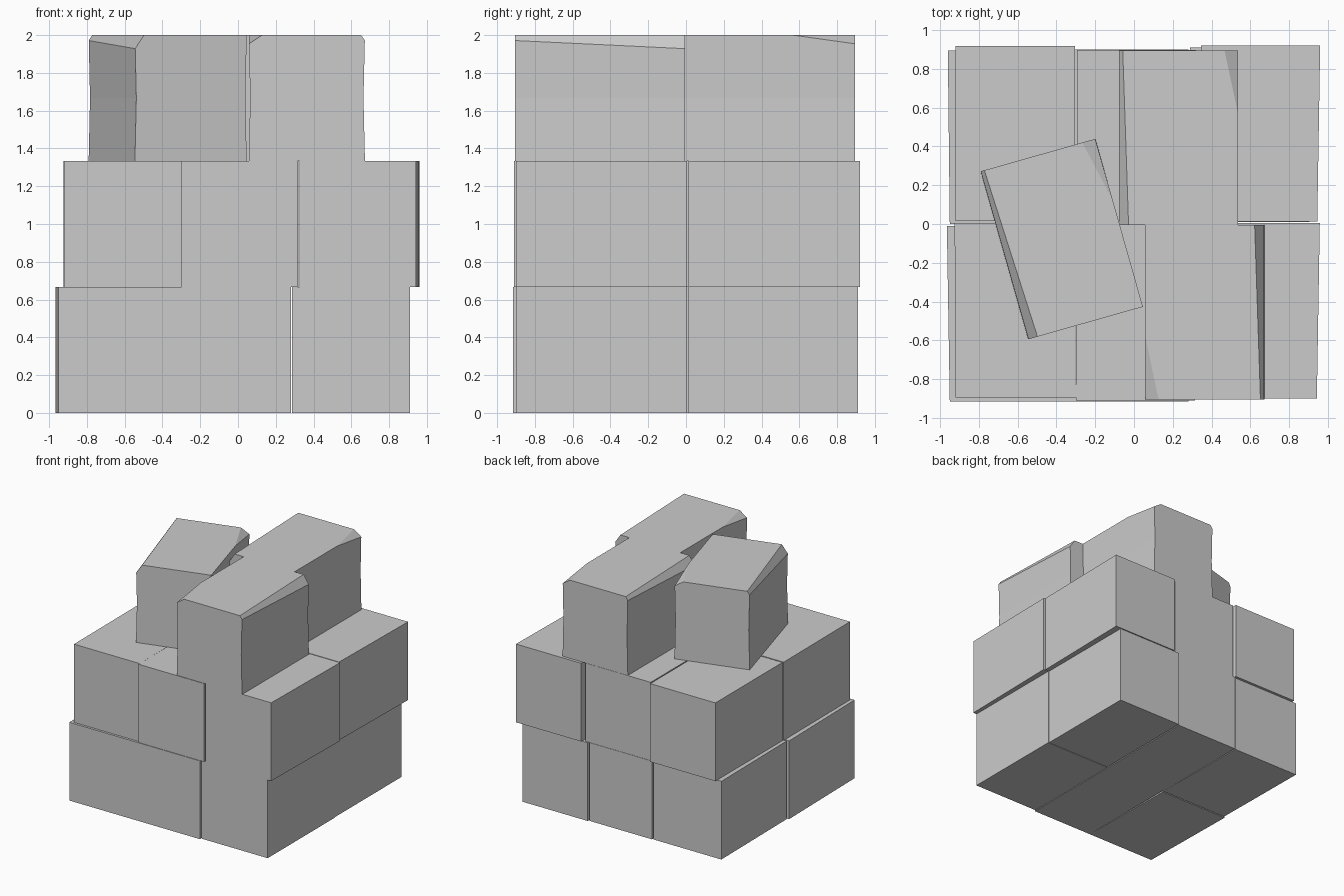
import bpy
import bmesh
from math import radians
from mathutils import Vector, Matrix

cube = bpy.data.objects.get("Cube")
if cube:
    bpy.data.objects.remove(cube, do_unlink=True)

grey = bpy.data.materials.new("plain_grey")
grey.use_nodes = True
COLOUR = (0.6, 0.6, 0.6, 1)
grey.diffuse_color = COLOUR
grey.node_tree.nodes["Principled BSDF"].inputs["Base Color"].default_value = COLOUR

H = 2 / 3  # height of one layer


def add_object(name, bm):
    bmesh.ops.recalc_face_normals(bm, faces=bm.faces)
    mesh = bpy.data.meshes.new(name)
    bm.to_mesh(mesh)
    bm.free()
    mesh.materials.append(grey)
    obj = bpy.data.objects.new(name, mesh)
    bpy.context.collection.objects.link(obj)
    return obj


def block(x0, x1, y0, y1):
    bm = bmesh.new()
    bmesh.ops.create_cube(bm, size=1)
    for v in bm.verts:
        v.co = (x1 if v.co.x > 0 else x0, y1 if v.co.y > 0 else y0, H if v.co.z > 0 else 0)
    return bm


def cut(bm, point, normal, remove=True):
    """Slice along a plane; optionally drop the outer side and cap it."""
    geom = bm.verts[:] + bm.edges[:] + bm.faces[:]
    result = bmesh.ops.bisect_plane(bm, geom=geom, plane_co=point, plane_no=normal,
                                    clear_outer=remove)["geom_cut"]
    if remove:
        edges = [e for e in result if isinstance(e, bmesh.types.BMEdge)]
        bmesh.ops.holes_fill(bm, edges=edges)
    return [v for v in result if isinstance(v, bmesh.types.BMVert)]


def cut_corner(bm, a, b, c):
    a, b, c = Vector(a), Vector(b), Vector(c)
    normal = (b - a).cross(c - a)
    cut(bm, a, normal if normal.z > 0 else -normal)


def packed_block(name, level, x0, x1, y0, y1, lean):
    """Plain block whose rear end drifts sideways by lean."""
    bm = block(x0, x1, y0, y1)
    for v in bm.verts:
        v.co.x += lean * (v.co.y - y0) / (y1 - y0)
        v.co.z += level * H
    add_object(name, bm)


def loose_block(name, x, y, angle):
    """Waisted block with a worn top edge and one worn top corner."""
    bm = block(-0.305, 0.31, -0.45, 0.45)
    for v in cut(bm, (0, 0, H / 2), (0, 0, 1), remove=False):
        v.co.x *= 0.975
    cut_corner(bm, (0.31, -0.45, 0.637), (0.29, -0.45, H), (0.26, 0.45, H))
    cut_corner(bm, (-0.305, -0.45, 0.62), (-0.235, -0.45, H), (-0.305, -0.12, H))
    obj = add_object(name, bm)
    obj.matrix_world = Matrix.Translation((x, y, 2 * H)) @ Matrix.Rotation(radians(angle), 4, "Z")


# Two packed layers: x range, y range, sideways lean
layers = {
    "lower": [
        ("front_right", -0.95, -0.3, -0.915, -0.01, -0.015),
        ("front_middle", -0.3, 0.28, -0.915, 0, 0),
        ("front_left", 0.285, 0.91, -0.9, 0.005, 0),
        ("back_right", -0.95, -0.31, 0, 0.895, -0.01),
        ("back_middle", -0.31, 0.28, 0, 0.9, 0),
        ("back_left", 0.29, 0.905, 0.01, 0.91, 0),
    ],
    "upper": [
        ("front_right", -0.92, -0.3, -0.895, 0.005, -0.005),
        ("front_middle", -0.3, 0.315, -0.91, 0, 0),
        ("front_left", 0.325, 0.943, -0.9, 0.005, 0.015),
        ("back_right", -0.92, -0.305, 0.015, 0.918, 0),
        ("back_middle", -0.295, 0.32, 0, 0.897, 0),
        ("back_left", 0.33, 0.945, 0.012, 0.92, 0.015),
    ],
}
for level, (layer, rows) in enumerate(layers.items()):
    for place, *size in rows:
        packed_block(f"{layer}_block_{place}", level, *size)

# Three loose blocks on top
loose_block("top_block_front", 0.362, -0.455, 0)
loose_block("top_block_back", 0.232, 0.445, 180)
loose_block("top_block_turned", -0.37, -0.077, 195.8)
